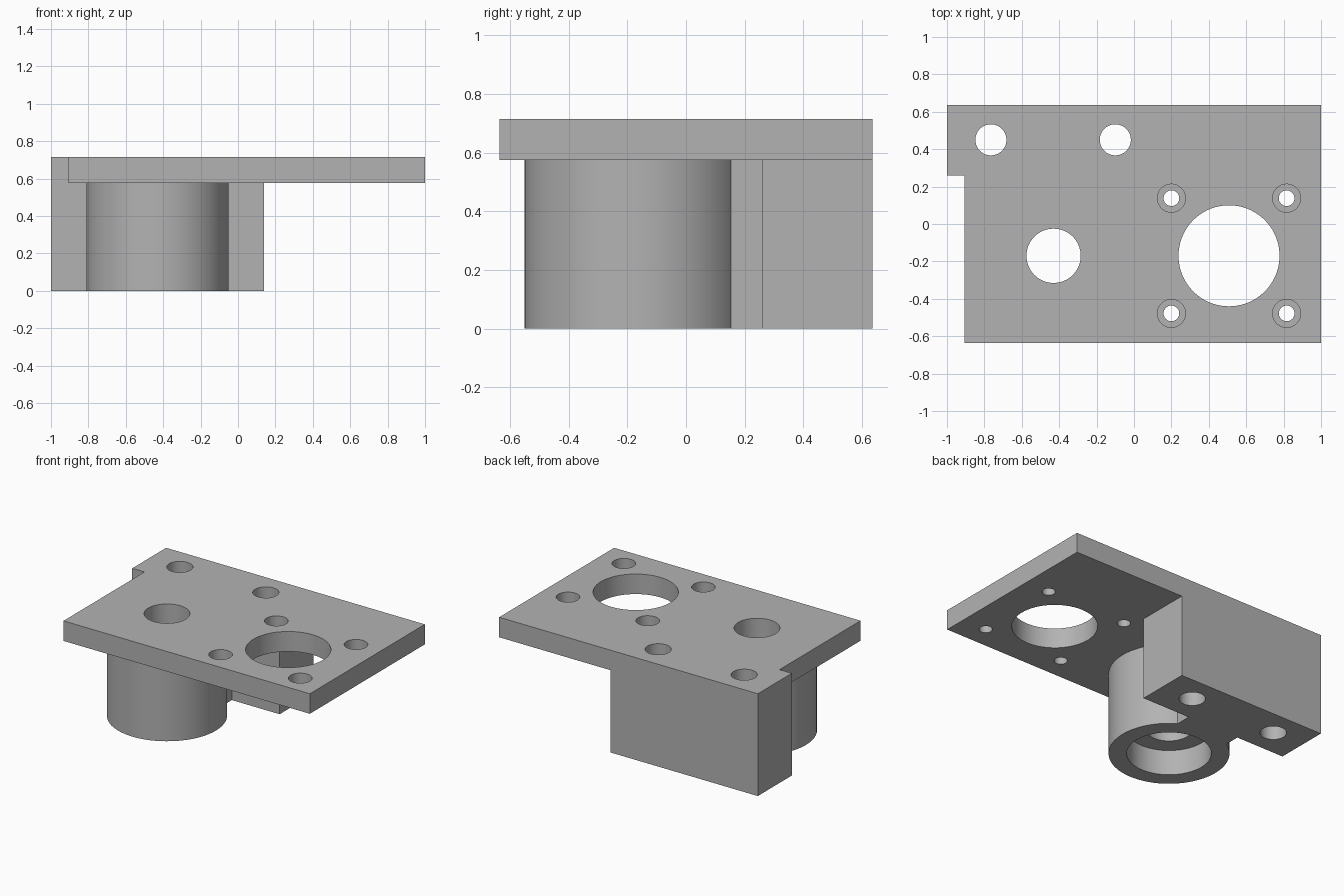
import bpy, bmesh, math

cube = bpy.data.objects.get("Cube")
if cube:
    bpy.data.objects.remove(cube, do_unlink=True)

TOP, UNDER = 0.715, 0.575      # plate faces
BACK = 0.635
BORE = (-0.43, -0.17)          # sleeve axis
MOTOR = (0.508, -0.17)         # large opening axis

grey = bpy.data.materials.new("plain grey")
grey.use_nodes = True
grey.diffuse_color = (0.45, 0.45, 0.45, 1)
grey.node_tree.nodes["Principled BSDF"].inputs["Base Color"].default_value = grey.diffuse_color


def prism(name, outline, z0, z1):
    """Extrude a flat outline between two heights."""
    bm = bmesh.new()
    face = bm.faces.new([bm.verts.new((x, y, z0)) for x, y in outline])
    new = bmesh.ops.extrude_face_region(bm, geom=[face])["geom"]
    bmesh.ops.translate(bm, vec=(0, 0, z1 - z0),
                        verts=[v for v in new if isinstance(v, bmesh.types.BMVert)])
    bmesh.ops.recalc_face_normals(bm, faces=bm.faces)
    mesh = bpy.data.meshes.new(name)
    bm.to_mesh(mesh)
    bm.free()
    mesh.materials.append(grey)
    obj = bpy.data.objects.new(name, mesh)
    bpy.context.collection.objects.link(obj)
    return obj


def box(name, x0, x1, y0, y1, z0, z1):
    return prism(name, [(x0, y0), (x1, y0), (x1, y1), (x0, y1)], z0, z1)


def cylinder(name, centre, radius, z0, z1, sides=64):
    ring = [(centre[0] + radius * math.cos(math.tau * i / sides),
             centre[1] + radius * math.sin(math.tau * i / sides)) for i in range(sides)]
    return prism(name, ring, z0, z1)


# Mounting plate with the side notch
bracket = prism("motor_bracket", [(-0.905, -BACK), (1, -BACK), (1, BACK), (-1, BACK),
                                  (-1, 0.26), (-0.905, 0.26)], UNDER, TOP)

# Rod block, bearing sleeve and the rib that ties them together
added = [box("rod_block", -1, 0.14, 0.26, BACK, 0, UNDER + 0.05),
         cylinder("bearing_sleeve", BORE, 0.38, 0, UNDER + 0.05, 96),
         box("sleeve_rib", BORE[0] - 0.2, BORE[0] + 0.2, -0.05, 0.35, 0, UNDER + 0.05)]

# Openings
low, high = -0.1, TOP + 0.1
cut = [cylinder("motor_opening", MOTOR, 0.27, low, high, 96),
       cylinder("shaft_hole", BORE, 0.145, low, high),
       cylinder("bearing_seat", BORE, 0.266, low, 0.175, 96)]
for x in (-0.765, -0.1):
    cut.append(cylinder("rod_hole", (x, 0.45), 0.083, low, high))
for sx in (-1, 1):
    for sy in (-1, 1):
        spot = (MOTOR[0] + 0.308 * sx, MOTOR[1] + 0.308 * sy)
        cut.append(cylinder("screw_hole", spot, 0.042, low, high, 32))
        cut.append(cylinder("screw_recess", spot, 0.075, TOP - 0.07, high, 48))

# Combine everything into one solid
for operation, parts in (("UNION", added), ("DIFFERENCE", cut)):
    for part in parts:
        mod = bracket.modifiers.new(part.name, "BOOLEAN")
        mod.operation, mod.solver, mod.object = operation, "EXACT", part
bpy.context.view_layer.update()
solid = bpy.data.meshes.new_from_object(
    bracket.evaluated_get(bpy.context.evaluated_depsgraph_get()))
bracket.modifiers.clear()
bracket.data = solid
for part in added + cut:
    bpy.data.objects.remove(part, do_unlink=True)

# Merge leftover flat seams and smooth the round walls
bm = bmesh.new()
bm.from_mesh(solid)
bmesh.ops.remove_doubles(bm, verts=bm.verts, dist=0.0001)
bmesh.ops.dissolve_limit(bm, angle_limit=math.radians(0.5), verts=bm.verts, edges=bm.edges)
bm.to_mesh(solid)
bm.free()
bpy.ops.object.select_all(action="DESELECT")
bracket.select_set(True)
bpy.context.view_layer.objects.active = bracket
bpy.ops.object.shade_smooth_by_angle(angle=math.radians(30))
